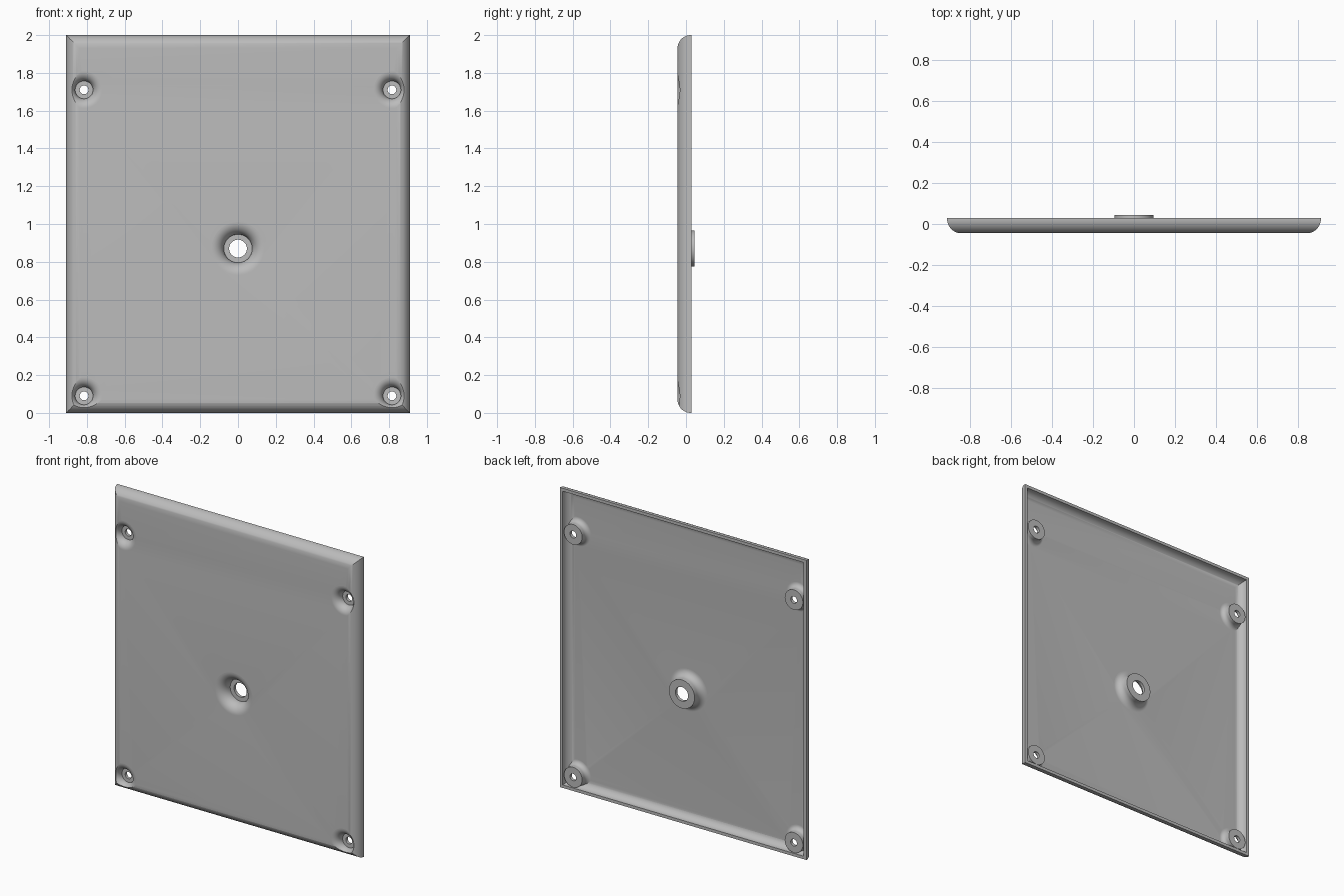
import bpy, bmesh, math
from mathutils import Matrix

if "Cube" in bpy.data.objects:
    bpy.data.objects.remove(bpy.data.objects["Cube"], do_unlink=True)

FRONT, BACK, WALL = -0.045, 0.03, 0.02
HALF_X, HALF_Z, ROUND = 0.91, 1.0, 0.07

grey = bpy.data.materials.new("plain grey")
grey.use_nodes = True
grey.diffuse_color = (0.5, 0.5, 0.5, 1)
grey.node_tree.nodes["Principled BSDF"].inputs["Base Color"].default_value = (0.5, 0.5, 0.5, 1)


def finish(name, bm):
    bmesh.ops.recalc_face_normals(bm, faces=bm.faces)
    mesh = bpy.data.meshes.new(name)
    bm.to_mesh(mesh)
    bm.free()
    obj = bpy.data.objects.new(name, mesh)
    bpy.context.collection.objects.link(obj)
    mesh.materials.append(grey)
    return obj


def rounded_slab(name, inset, back):
    """Solid slab with quarter-round front edges and mitred corners."""
    r = ROUND - inset
    steps = 12
    profile = [(inset, back)]
    for i in range(steps + 1):
        a = math.pi / 2 * i / steps
        profile.append((ROUND - r * math.cos(a), FRONT + ROUND - r * math.sin(a)))
    bm = bmesh.new()
    rings = []
    for d, y in profile:
        x, z = HALF_X - d, HALF_Z - d
        rings.append([bm.verts.new((sx * x, y, HALF_Z + sz * z))
                      for sx, sz in ((-1, -1), (1, -1), (1, 1), (-1, 1))])
    for a, b in zip(rings, rings[1:]):
        for i in range(4):
            j = (i + 1) % 4
            bm.faces.new((a[i], a[j], b[j], b[i]))
    bm.faces.new(rings[0])
    bm.faces.new(rings[-1])
    return finish(name, bm)


def turned(name, profile, x, z, sides=64):
    """Closed solid turned about an axis along y, from (radius, y) points."""
    bm = bmesh.new()
    rings = []
    for r, y in profile:
        ring = bmesh.ops.create_circle(bm, segments=sides, radius=r,
                                       matrix=Matrix.Translation((x, y, z)) @ Matrix.Rotation(math.pi / 2, 4, 'X'))
        rings.append(ring["verts"])
    for a, b in zip(rings, rings[1:]):
        for i in range(sides):
            j = (i + 1) % sides
            bm.faces.new((a[i], a[j], b[j], b[i]))
    bm.faces.new(rings[0])
    bm.faces.new(rings[-1])
    return finish(name, bm)


def flare(throat, radius, start):
    """Trumpet curve that opens towards the front."""
    return [(throat + radius * (1 - math.sin(a)), start + radius * (1 - math.cos(a)))
            for a in (math.pi / 2 * i / 12 for i in range(13))]


def combine(target, tool, operation):
    mod = target.modifiers.new(operation.lower(), 'BOOLEAN')
    mod.operation, mod.solver, mod.object = operation, 'EXACT', tool
    bpy.context.view_layer.objects.active = target
    bpy.ops.object.modifier_apply(modifier=mod.name)


def discard(*objs):
    for o in objs:
        bpy.data.objects.remove(o, do_unlink=True)


# Hollow cover shell
plate = rounded_slab("cover_plate", 0, BACK)
cavity = rounded_slab("cavity_cutter", WALL, BACK + 0.05)
combine(plate, cavity, 'DIFFERENCE')
limit = rounded_slab("boss_limit", 0.005, BACK - 0.003)

# Holes: x, z, hole radius, seat radius, flare radius, back face
holes = [(0, 0.87, 0.047, 0.075, 0.065, 0.045)]
holes += [(sx * 0.815, z, 0.023, 0.047, 0.05, 0.027) for sx in (-1, 1) for z in (0.09, 1.71)]

for x, z, hole, seat, fillet, back in holes:
    # Flared boss behind the plate
    curve = flare(seat + WALL, fillet - WALL, FRONT + WALL)
    boss = turned("boss", [(curve[0][0], FRONT + 0.008)] + curve + [(seat + WALL, back)], x, z)
    if x:
        combine(boss, limit, 'INTERSECT')
    combine(plate, boss, 'UNION')
    # Dished recess with a flat seat and a through hole
    curve = flare(seat, fillet, FRONT)
    floor = back - WALL
    dish = [(curve[0][0], FRONT - 0.02)] + [p for p in curve if p[1] < floor - 0.001]
    dish += [(seat, floor), (hole, floor), (hole, back + 0.02)]
    cutter = turned("dish_cutter", dish, x, z)
    combine(plate, cutter, 'DIFFERENCE')
    discard(boss, cutter)

discard(cavity, limit)

# Smooth shading with crisp edges
bpy.ops.object.select_all(action='DESELECT')
plate.select_set(True)
bpy.context.view_layer.objects.active = plate
bpy.ops.object.shade_smooth_by_angle(angle=math.radians(30))
